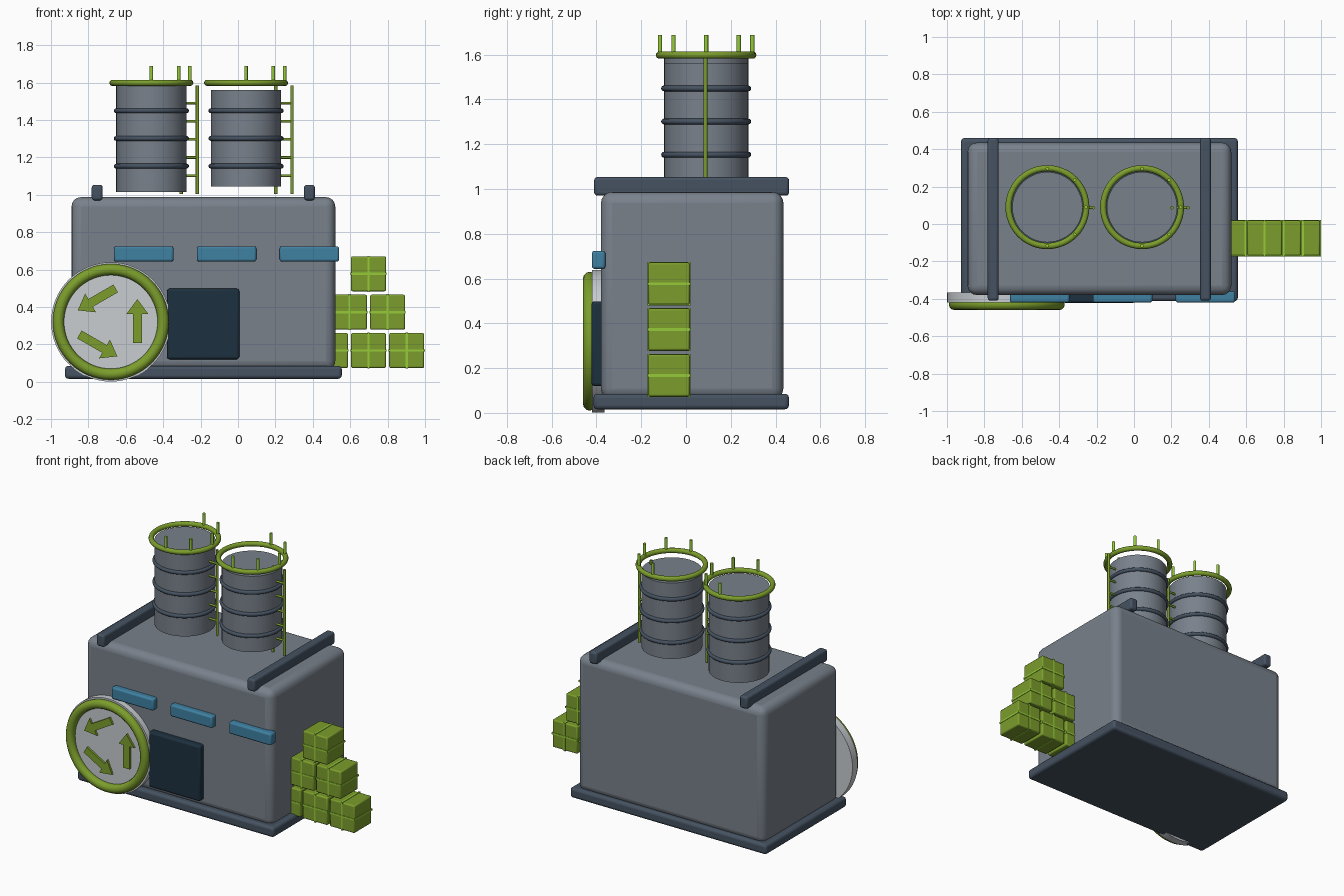
import bpy, bmesh
from math import pi, cos, sin, radians
from mathutils import Matrix, Vector

if "Cube" in bpy.data.objects:
    bpy.data.objects.remove(bpy.data.objects["Cube"])


def material(name, rgb):
    m = bpy.data.materials.new(name)
    m.diffuse_color = (*rgb, 1)
    m.use_nodes = True
    m.node_tree.nodes["Principled BSDF"].inputs["Base Color"].default_value = m.diffuse_color
    return m


STEEL = material("steel", (0.19, 0.22, 0.26))
SLATE = material("slate", (0.06, 0.085, 0.12))
GREEN = material("green", (0.20, 0.34, 0.025))
LIME = material("lime", (0.30, 0.60, 0.04))
BLUE = material("blue_glass", (0.05, 0.22, 0.36))
NAVY = material("navy", (0.012, 0.03, 0.05))
PALE = material("pale_grey", (0.58, 0.61, 0.64))


def add_object(name, bm, mat, bevel=0, segments=3):
    bmesh.ops.recalc_face_normals(bm, faces=bm.faces)
    mesh = bpy.data.meshes.new(name)
    bm.to_mesh(mesh)
    bm.free()
    mesh.materials.append(mat)
    obj = bpy.data.objects.new(name, mesh)
    bpy.context.collection.objects.link(obj)
    if bevel:
        mod = obj.modifiers.new("bevel", 'BEVEL')
        mod.width, mod.segments = bevel, segments
        mod.limit_method = 'ANGLE'
    bpy.ops.object.select_all(action='DESELECT')
    obj.select_set(True)
    bpy.context.view_layer.objects.active = obj
    bpy.ops.object.shade_smooth_by_angle(angle=radians(35))
    return obj


def box(name, x, y, z, mat, bevel=0, segments=3):
    """Box from (min, max) ranges."""
    bm = bmesh.new()
    size = [b - a for a, b in (x, y, z)]
    mid = [(a + b) / 2 for a, b in (x, y, z)]
    bmesh.ops.create_cube(bm, size=1, matrix=Matrix.Translation(mid) @ Matrix.Diagonal((*size, 1)))
    return add_object(name, bm, mat, bevel, segments)


def rod(name, a, b, r, mat, sides=12, bevel=0):
    """Capped cylinder between two points."""
    a, b = Vector(a), Vector(b)
    turn = (b - a).to_track_quat('Z', 'Y').to_matrix().to_4x4()
    bm = bmesh.new()
    bmesh.ops.create_cone(bm, cap_ends=True, segments=sides, radius1=r, radius2=r,
                          depth=(b - a).length, matrix=Matrix.Translation((a + b) / 2) @ turn)
    return add_object(name, bm, mat, bevel, 2)


def ring(name, loc, major, minor, mat, rot=(0, 0, 0), sides=48):
    bpy.ops.mesh.primitive_torus_add(location=loc, rotation=rot, major_radius=major,
                                     minor_radius=minor, major_segments=sides, minor_segments=12)
    obj = bpy.context.object
    obj.name = name
    obj.data.materials.append(mat)
    bpy.ops.object.shade_smooth()
    return obj


# Building shell, base slab and roof rails
box("building_body", (-0.89, 0.52), (-0.38, 0.435), (0.06, 0.987), STEEL, 0.05, 4)
box("base_slab", (-0.925, 0.555), (-0.413, 0.46), (0.016, 0.085), SLATE, 0.018)
for i, x in enumerate((-0.753, 0.382)):
    box(f"roof_rail_{i}", (x - 0.029, x + 0.029), (-0.41, 0.46), (0.97, 1.053), SLATE, 0.014)

# Windows and door
for i in range(3):
    x = -0.663 + i * 0.443
    box(f"window_{i}", (x, x + 0.318), (-0.42, -0.36), (0.643, 0.724), BLUE, 0.012)
box("door", (-0.38, 0.007), (-0.422, -0.36), (0.12, 0.498), NAVY, 0.014)

# Round sign with rim and three circling arrows
SX, SZ = -0.68, 0.32
rod("sign_disc", (SX, -0.365, SZ), (SX, -0.42, SZ), 0.319, PALE, 64)
ring("sign_rim", (SX, -0.43, SZ), 0.28, 0.03, GREEN, (pi / 2, 0, 0), 64)
ARROW = [(0.118, -0.112), (0.166, -0.112), (0.166, 0.043), (0.2, 0.043),
         (0.142, 0.122), (0.084, 0.043), (0.118, 0.043)]
for i in range(3):
    c, s = cos(i * 2 * pi / 3), sin(i * 2 * pi / 3)
    bm = bmesh.new()
    face = bm.faces.new([bm.verts.new((SX + u * c - v * s, -0.41, SZ + u * s + v * c)) for u, v in ARROW])
    solid = bmesh.ops.extrude_face_region(bm, geom=[face])
    bmesh.ops.translate(bm, vec=(0, -0.024, 0),
                        verts=[g for g in solid["geom"] if isinstance(g, bmesh.types.BMVert)])
    add_object(f"sign_arrow_{i}", bm, GREEN)

# Roof tanks with hoops, top railing and ladder
TY = 0.09
for i, (x, low, high) in enumerate(((-0.463, 1.015, 1.588), (0.043, 1.043, 1.56))):
    rod(f"tank_{i}", (x, TY, low), (x, TY, high), 0.188, STEEL, 48)
    for j, z in enumerate((1.153, 1.301, 1.449)):
        ring(f"tank_{i}_hoop_{j}", (x, TY, z), 0.188, 0.013, SLATE)
    ring(f"tank_{i}_railing", (x, TY, 1.598), 0.208, 0.0165, GREEN)
    for j in range(5):
        a = radians(-90 + 45 * j)
        px, py = x + 0.206 * cos(a), TY + 0.206 * sin(a)
        rod(f"tank_{i}_post_{j}", (px, py, 1.59), (px, py, 1.688), 0.0095, LIME)
    inner, outer = x + 0.159, x + 0.246
    for side, px in (("inner", inner), ("outer", outer)):
        rod(f"ladder_{i}_{side}_pole", (px, TY - 0.003, 1.003), (px, TY - 0.003, 1.585), 0.009, GREEN)
    for j in range(5):
        z = 1.102 + 0.097 * j
        rod(f"ladder_{i}_rung_{j}", (inner, TY - 0.003, z), (outer, TY - 0.003, z), 0.007, GREEN)

# Stacked bales, each with two straps
BY, H, S = -0.076, 0.0935, 0.0965
BALES = [(0.495, 0.167), (0.698, 0.167), (0.902, 0.167), (0.596, 0.372), (0.8, 0.372), (0.698, 0.577)]
for i, (x, z) in enumerate(BALES):
    box(f"bale_{i}", (x - H, x + H), (BY - H, BY + H), (z - H, z + H), GREEN, 0.008, 2)
    box(f"bale_{i}_strap_upright", (x - 0.006, x + 0.006), (BY - S, BY + S), (z - S, z + S), LIME)
    box(f"bale_{i}_strap_level", (x - S, x + S), (BY - S, BY + S), (z - 0.006, z + 0.006), LIME)
